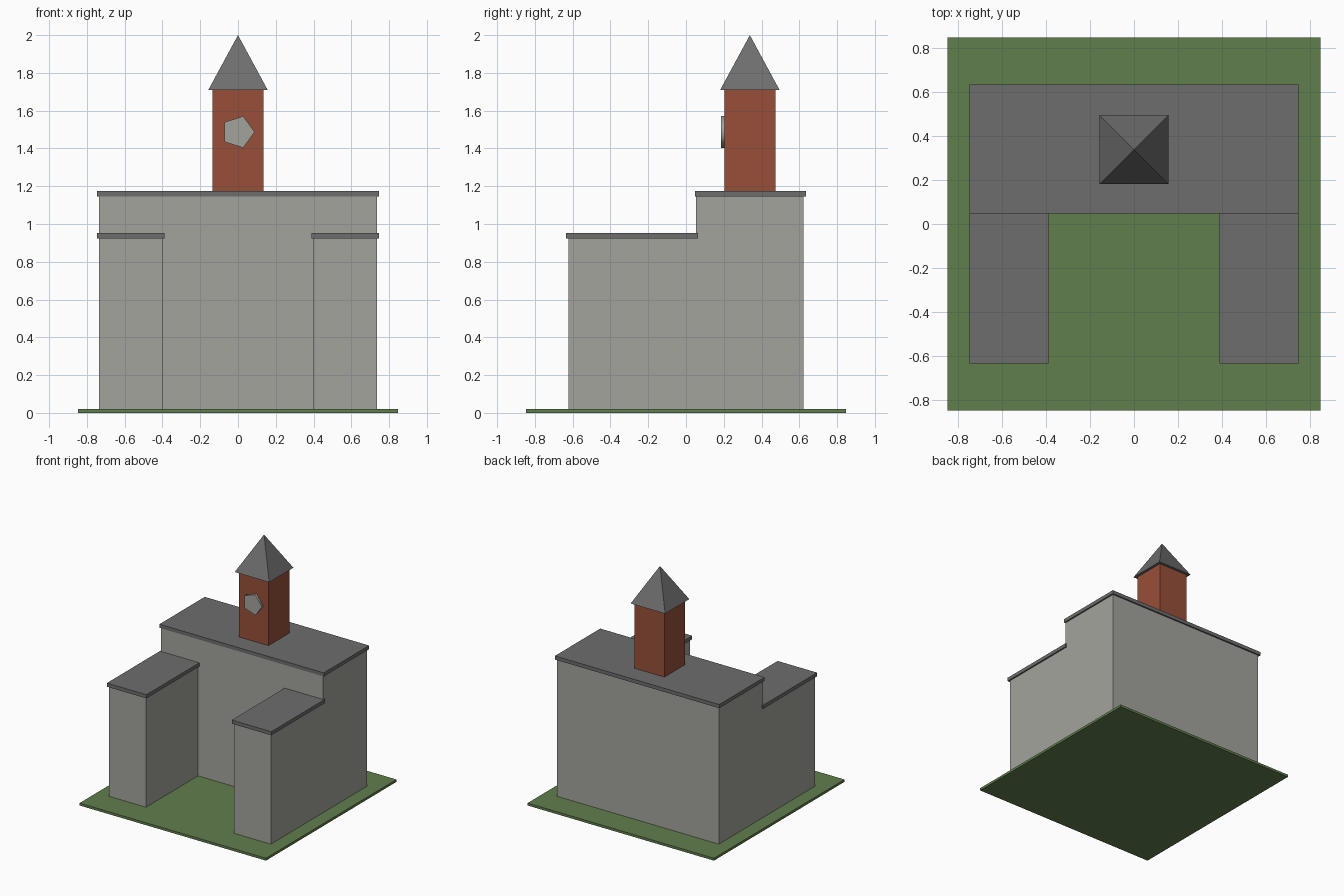
import bpy
from math import radians, sqrt

if "Cube" in bpy.data.objects:
    bpy.data.objects.remove(bpy.data.objects["Cube"], do_unlink=True)


def material(name, rgb):
    mat = bpy.data.materials.new(name)
    mat.use_nodes = True
    mat.diffuse_color = (*rgb, 1)
    mat.node_tree.nodes["Principled BSDF"].inputs["Base Color"].default_value = (*rgb, 1)
    return mat


STONE = material("pale_stone", (0.37, 0.37, 0.34))
SLATE = material("grey_slate", (0.155, 0.155, 0.155))
BRICK = material("red_brick", (0.31, 0.08, 0.04))
GRASS = material("grass_green", (0.12, 0.21, 0.073))


def finish(name, mat):
    obj = bpy.context.object
    obj.name = obj.data.name = name
    obj.data.materials.append(mat)
    return obj


def box(name, mat, x, y, z):
    """Box spanning the given (low, high) range on each axis."""
    spans = (x, y, z)
    bpy.ops.mesh.primitive_cube_add(size=1, location=[(a + b) / 2 for a, b in spans])
    bpy.context.object.scale = [b - a for a, b in spans]
    bpy.ops.object.transform_apply(location=False, rotation=False, scale=True)
    return finish(name, mat)


# Lawn
box("lawn", GRASS, (-0.847, 0.847), (-0.847, 0.847), (0, 0.02))

# Main hall with its flat roof and door
box("main_hall", STONE, (-0.735, 0.735), (0.052, 0.623), (0.02, 1.145))
box("main_roof", SLATE, (-0.747, 0.747), (0.047, 0.635), (1.145, 1.175))
box("door", STONE, (-0.067, 0.067), (0.047, 0.055), (0.02, 0.27))

# Front wings, lower than the hall
for side, s in (("left", 1), ("right", -1)):
    box(side + "_wing", STONE, sorted((s * 0.4, s * 0.735)), (-0.623, 0.052), (0.02, 0.922))
    box(side + "_wing_roof", SLATE, sorted((s * 0.388, s * 0.747)), (-0.635, 0.064), (0.922, 0.952))

# Clock tower
TOWER_Y = 0.338
box("tower", BRICK, (-0.135, 0.135), (TOWER_Y - 0.135, TOWER_Y + 0.135), (1.175, 1.71))

# Pyramid spire
bpy.ops.mesh.primitive_cone_add(vertices=4, radius1=0.157 * sqrt(2), depth=0.29,
                                location=(0, TOWER_Y, 1.855), rotation=(0, 0, radians(45)))
finish("spire", SLATE)

# Five-sided clock face with one point towards the left
bpy.ops.mesh.primitive_cylinder_add(vertices=5, radius=0.088, depth=0.02,
                                    location=(0, 0.196, 1.487),
                                    rotation=(radians(90), radians(-90), 0))
clock = finish("clock_face", STONE)
# Orient the pentagon explicitly so its first corner lies on +x
clock.rotation_euler = (radians(90), 0, 0)
for v in clock.data.vertices:
    v.co.x, v.co.y = v.co.y, -v.co.x
bpy.ops.object.shade_smooth_by_angle(angle=radians(80))
